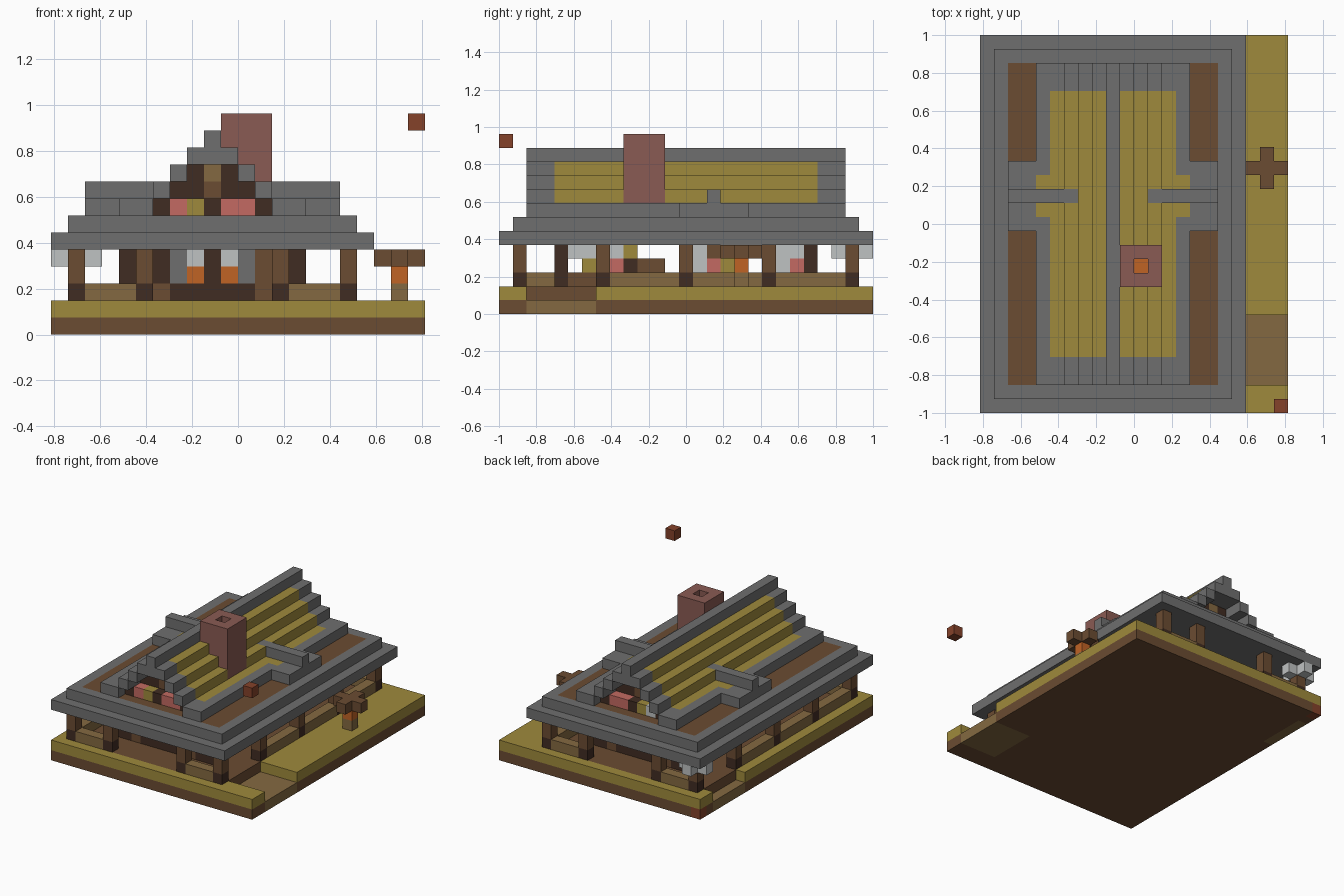
import bpy, bmesh
from mathutils import Vector

cube = bpy.data.objects.get("Cube")
if cube:
    bpy.data.objects.remove(cube, do_unlink=True)

UNIT = 2 / 27
NX, NY = 22, 27
HOUSE_W = 19


def rgb(code):
    parts = [int(code[n:n + 2], 16) / 255 for n in (0, 2, 4)]
    return [c / 12.92 if c < 0.04 else ((c + 0.055) / 1.055) ** 2.4 for c in parts] + [1]


def material(name, code):
    mat = bpy.data.materials.new(name)
    mat.use_nodes = True
    mat.diffuse_color = rgb(code)
    mat.node_tree.nodes["Principled BSDF"].inputs["Base Color"].default_value = rgb(code)
    return mat


stone = material("grey stone", "6f6f6f")
straw = material("olive straw", "9f8a3c")
wood = material("brown wood", "6b4c32")
tan = material("tan planks", "846941")
brick = material("dusty brick", "8a5b53")
orange = material("orange glow", "c06325")
red = material("rust red", "85422a")
dark = material("dark timber", "402c22")
pink = material("flower pink", "c36a62")
pale = material("pale plaster", "bfc2c2")

PARTS = {
    "earth_base": wood, "grass": straw, "path": tan, "porch_floor": wood,
    "porch_posts": wood, "post_feet": dark, "porch_rails": tan,
    "roof_stone": stone, "roof_straw": straw, "attic_floor": wood,
    "chimney": brick, "chimney_fire": orange,
    "lamp_stand": tan, "lamp_glow": orange, "lamp_cap": wood,
    "hanging_lights": pale, "corner_block": red, "floating_block": red,
    "wall_timber": dark, "wall_boards": wood, "wall_plaster": pale,
    "wall_stone": stone, "wall_glow": orange, "wall_flowers": pink,
    "wall_hay": straw, "gable_plank": tan,
}
LETTERS = {"D": "wall_timber", "W": "wall_boards", "L": "wall_plaster",
           "S": "wall_stone", "O": "wall_glow", "P": "wall_flowers",
           "G": "wall_hay", "T": "gable_plank"}
cells = {}


def fill(part, xs, ys, zs):
    """Fill a block of cells; a single number means one cell, later fills win."""
    xs, ys, zs = [(r, r) if isinstance(r, int) else r for r in (xs, ys, zs)]
    for x in range(xs[0], xs[1] + 1):
        for y in range(ys[0], ys[1] + 1):
            for z in range(zs[0], zs[1] + 1):
                if part:
                    cells[x, y, z] = part
                else:
                    cells.pop((x, y, z), None)


def both_x(part, xs, ys, zs):
    """Fill on both sides of the ridge."""
    fill(part, xs, ys, zs)
    lo, hi = (xs, xs) if isinstance(xs, int) else xs
    fill(part, (HOUSE_W - 1 - hi, HOUSE_W - 1 - lo), ys, zs)


def wall_row(pattern, start, across, z, along_x):
    """Lay a row of cells from a letter pattern, a dot leaves a gap."""
    for n, letter in enumerate(pattern):
        if letter in LETTERS:
            pos = (start + n, across) if along_x else (across, start + n)
            fill(LETTERS[letter], pos[0], pos[1], z)


# Ground, porch floor and the two sunken paths
fill("earth_base", (0, NX - 1), (0, NY - 1), 0)
fill("grass", (0, NX - 1), (0, NY - 1), 1)
fill("porch_floor", (1, 17), (1, 25), 1)
for xs, ys in (((18, 21), (2, 6)), (0, (20, 24))):
    fill(None, xs, ys, 1)
    fill("path", xs, ys, 0)
fill("corner_block", 0, NY - 1, 0)
fill("floating_block", NX - 1, 0, 12)

# Porch rails and posts
for y in (1, 25):
    both_x("porch_rails", (2, 4), y, 2)
fill("porch_rails", 17, (8, 24), 2)
fill("porch_rails", 1, (2, 18), 2)
spots = [(x, y) for x in (1, 5) for y in (1, 25)] + [(1, y) for y in (7, 13, 19)]
for x, y in spots:
    both_x("post_feet", x, y, 2)
    both_x("porch_posts", x, y, (3, 4))
for x, y in ((0, 25), (2, 25), (1, 24), (1, 26)):
    fill("hanging_lights", x, y, 4)

# House walls, bottom row first
for x in (4, 14):
    for z, row in enumerate(("D" + "W" * 17 + "D", "D.GWPDWW.WLPGW..LPD",
                             "DLLWLG...WLWWW..LLD"), 2):
        wall_row(row, 4, x, z, False)
for y in (4, 22):
    for z, row in enumerate(("DDWDDDDDWDD", "D.DSODOSW.D", "D.DSLDLSW.D"), 2):
        wall_row(row, 4, y, z, True)

# Flat eaves
fill("roof_stone", (0, 18), (0, 26), 5)
fill("roof_stone", (1, 17), (1, 25), 6)
fill("attic_floor", (2, 16), (2, 24), 6)

# Stepped main roof with straw slopes
both_x("roof_stone", 4, (2, 24), 7)
for step in range(4):
    both_x("roof_stone", 5 + step, (2, 24), 7 + step)
    both_x("roof_straw", 5 + step, (4, 22), 7 + step)
fill("roof_stone", 9, (2, 24), (10, 11))

# Small cross gables on the two long sides
both_x("roof_stone", (2, 4), (13, 17), 7)
for y in (14, 16):
    both_x("roof_straw", 4, y, 7)
both_x("roof_stone", (2, 6), 15, 8)

# Gable ends with flower boxes in front
for y, box_y in ((4, 3), (22, 23)):
    for start, z, row in ((6, 7, "DDDDDDD"), (7, 8, "DDWDD"), (8, 9, "DTD")):
        wall_row(row, start, y, z, True)
    wall_row("DPGDPPD" if y == 4 else "DLGDPPD", 6, box_y, 7, True)

# Chimney with a fire deep inside
fill("chimney", (10, 12), (9, 11), (7, 12))
fill(None, 11, 10, (8, 12))
fill("chimney_fire", 11, 10, 7)

# Garden lamp
fill("lamp_stand", 20, 17, 2)
fill("lamp_glow", 20, 17, 3)
fill("lamp_cap", (19, 21), 17, 4)
fill("lamp_cap", 20, (16, 18), 4)


def build(part, mat):
    """Make one object from the outer faces of a part's cells."""
    bm = bmesh.new()
    for cell in [c for c, p in cells.items() if p == part]:
        centre = Vector(cell) + Vector((0.5, 0.5, 0.5)) - Vector((NX / 2, NY / 2, 0))
        for axis in range(3):
            for sign in (-1, 1):
                near = list(cell)
                near[axis] += sign
                if tuple(near) in cells:
                    continue
                n, u = Vector(), Vector()
                n[axis] = sign / 2
                u[(axis + 1) % 3] = 0.5
                v = n.cross(u) * 2
                ring = (n - u - v, n + u - v, n + u + v, n - u + v)
                bm.faces.new([bm.verts.new((centre + p) * UNIT) for p in ring])
    bmesh.ops.remove_doubles(bm, verts=bm.verts, dist=UNIT / 100)
    bmesh.ops.dissolve_limit(bm, angle_limit=0.01, verts=bm.verts, edges=bm.edges)
    mesh = bpy.data.meshes.new(part)
    bm.to_mesh(mesh)
    bm.free()
    mesh.materials.append(mat)
    bpy.context.collection.objects.link(bpy.data.objects.new(part, mesh))


for part_name, part_mat in PARTS.items():
    build(part_name, part_mat)
